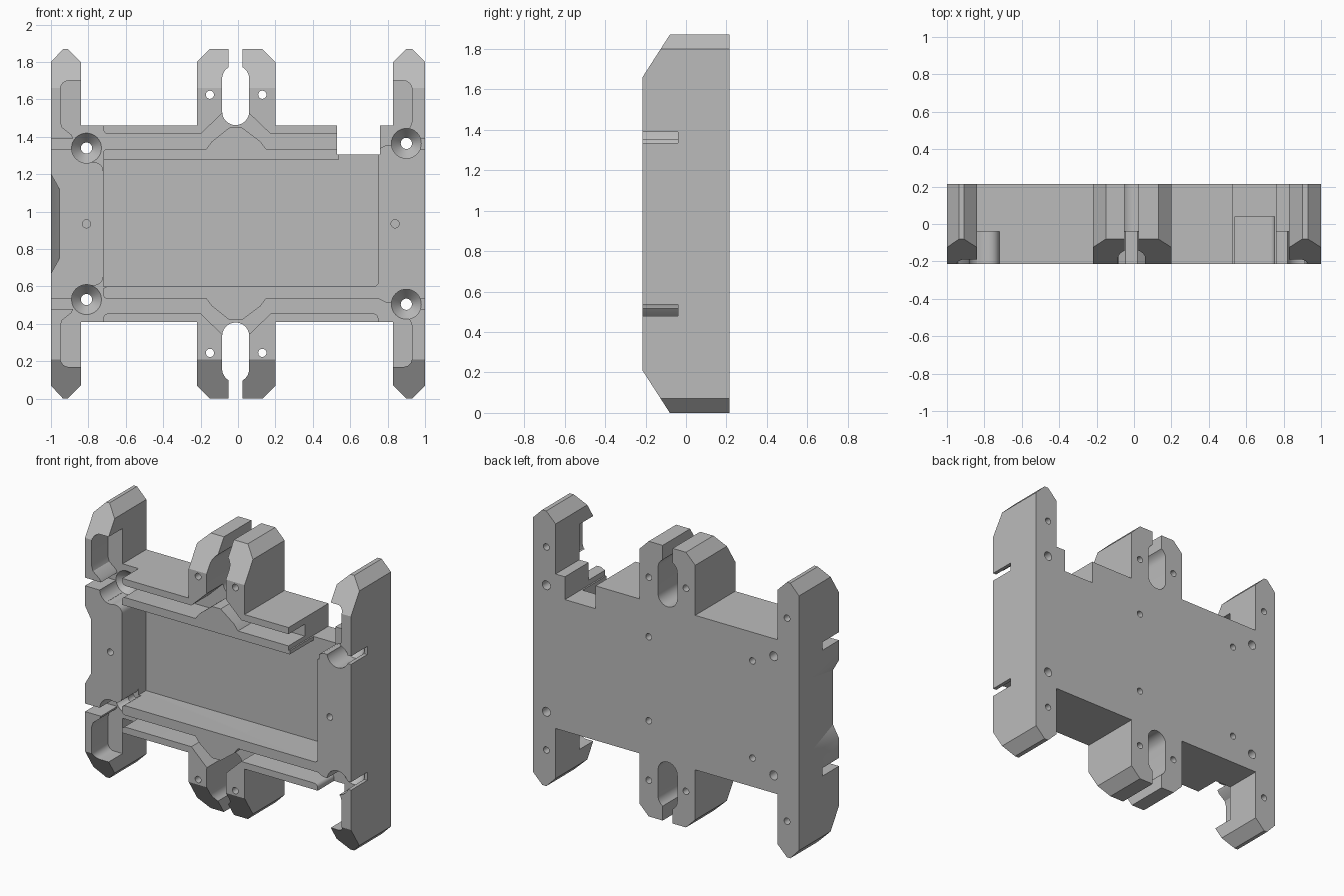
import bpy, bmesh, math
from mathutils import Vector

MID = 0.935                      # height of the symmetry line
FRONT, BACK = -0.215, 0.215
FLOOR = -0.04                    # floor of channels and side pockets
DEEP = 0.04                      # floor of the main pocket

if bpy.data.objects.get("Cube"):
    bpy.data.objects.remove(bpy.data.objects["Cube"], do_unlink=True)

grey = bpy.data.materials.new("mid grey")
grey.use_nodes = True
grey.diffuse_color = (0.5, 0.5, 0.5, 1)
grey.node_tree.nodes["Principled BSDF"].inputs["Base Color"].default_value = (0.5, 0.5, 0.5, 1)


def flip(points):
    return [(x, 2 * MID - z) for x, z in points]


def finish(name, bm):
    bmesh.ops.recalc_face_normals(bm, faces=bm.faces)
    mesh = bpy.data.meshes.new(name)
    bm.to_mesh(mesh)
    bm.free()
    ob = bpy.data.objects.new(name, mesh)
    bpy.context.collection.objects.link(ob)
    mesh.materials.append(grey)
    return ob


def prism(name, points, start, end, axis="y"):
    """Extrude an outline along y (points are x, z) or along x (points are y, z)."""
    bm = bmesh.new()
    place = (lambda a, b: (a, start, b)) if axis == "y" else (lambda a, b: (start, a, b))
    face = bm.faces.new([bm.verts.new(place(a, b)) for a, b in points])
    new = bmesh.ops.extrude_face_region(bm, geom=[face])["geom"]
    move = Vector((0, end - start, 0)) if axis == "y" else Vector((end - start, 0, 0))
    bmesh.ops.translate(bm, vec=move, verts=[v for v in new if isinstance(v, bmesh.types.BMVert)])
    return finish(name, bm)


def turned(name, x, z, profile, sides=32):
    """Stack of rings (y, radius) round an axis along y."""
    bm = bmesh.new()
    rings = []
    for y, r in profile:
        rings.append([bm.verts.new((x + r * math.cos(math.tau * i / sides), y,
                                    z + r * math.sin(math.tau * i / sides))) for i in range(sides)])
    for a, b in zip(rings, rings[1:]):
        for i in range(sides):
            j = (i + 1) % sides
            bm.faces.new((a[i], a[j], b[j], b[i]))
    bm.faces.new(rings[0])
    bm.faces.new(rings[-1])
    return finish(name, bm)


def arc(cx, cz, r, start, end, steps=12):
    return [(cx + r * math.cos(math.radians(start + (end - start) * i / steps)),
             cz + r * math.sin(math.radians(start + (end - start) * i / steps)))
            for i in range(steps + 1)]


# Body outline: two side walls, a centre post and the plate with a notch
upper = [(-1, 1.8), (-0.935, 1.87), (-0.91, 1.87), (-0.84, 1.8), (-0.84, 1.46), (-0.22, 1.46),
         (-0.22, 1.8), (-0.15, 1.87), (0.13, 1.87), (0.2, 1.8), (0.2, 1.46)]
right_end = [(0.83, 1.46), (0.83, 1.8), (0.9, 1.87), (0.93, 1.87), (1, 1.8)]
notch = [(0.53, 1.46), (0.53, 1.305), (0.76, 1.305), (0.76, 1.46)]
body = prism("clip_plate", upper + notch + right_end + flip(upper + right_end)[::-1], FRONT, BACK)


def cut(tool):
    mod = body.modifiers.new("cut", "BOOLEAN")
    mod.operation, mod.solver, mod.object = "DIFFERENCE", "EXACT", tool
    bpy.context.view_layer.objects.active = body
    bpy.ops.object.modifier_apply(modifier=mod.name)
    bpy.data.objects.remove(tool, do_unlink=True)


# Sloped front tips
tip = [(-0.28, 1.559), (-0.015, 1.971), (-0.28, 1.971)]
cut(prism("upper_slope", tip, -1.2, 1.2, "x"))
cut(prism("lower_slope", flip(tip), -1.2, 1.2, "x"))

# Slot through each centre post, narrowing to a neck
sx, sr, neck = -0.0125, 0.0725, 0.0375
a = math.degrees(math.acos(neck / sr))
slot = arc(sx, 1.535, sr, 180, 360) + arc(sx, 1.71, sr, 0, a, 6)
slot += [(sx + neck, 2.0), (sx - neck, 2.0)] + arc(sx, 1.71, sr, 180 - a, 180, 6)
cut(prism("upper_slot", slot, -0.5, 0.5))
cut(prism("lower_slot", flip(slot), -0.5, 0.5))

# Main pocket, reaching into the notch
cut(prism("main_pocket", [(-0.72, 0.6), *arc(0.725, 0.625, 0.025, -90, 0, 6), (0.75, 1.32),
                          (0.54, 1.32), (0.54, 1.28), (-0.72, 1.28)], -0.5, DEEP))

# Channel joined with the side wall pockets and the side grooves
channel = [(-0.95, 1.48), *arc(-0.905, 1.655, 0.045, 180, 90, 6), (-0.82, 1.7), (-0.82, 1.5),
           (-0.72, 1.5), *arc(-0.695, 1.44, 0.025, 180, 270, 5),
           (-0.2, 1.415), (-0.075, 1.535), (0.05, 1.535), (0.175, 1.415),
           *arc(0.725, 1.44, 0.025, 270, 360, 5), (0.75, 1.5), (0.81, 1.5), (0.81, 1.7),
           *arc(0.885, 1.655, 0.045, 90, 0, 6), (0.93, 1.48), (0.92, 1.45), (0.88, 1.42),
           (0.88, 1.39), (1.1, 1.39), (1.1, 1.335), (0.87, 1.335), (0.85, 1.355), (0.79, 1.355),
           (0.75, 1.335), (0.15, 1.335), (0.12, 1.375), (0.02, 1.45), (-0.045, 1.45),
           (-0.14, 1.375), (-0.17, 1.335), *arc(-0.7, 1.315, 0.02, 90, 180, 5), (-0.72, 1.28),
           (-0.7, 1.27), (-0.7, 1.21), (-0.72, 1.21), *arc(-0.77, 1.215, 0.05, 0, 90, 6),
           (-0.84, 1.265), (-0.86, 1.335), (-1.1, 1.335), (-1.1, 1.39),
           (-0.88, 1.39), (-0.89, 1.41), (-0.94, 1.45)]
cut(prism("upper_channel", channel, -0.5, FLOOR))
cut(prism("lower_channel", flip(channel), -0.5, FLOOR))

# Shallow wedge in the outer face of one side wall
bm = bmesh.new()
k = 0.045
for x, y, half in [(-1, 0.14, 0.265), (-1, FRONT, 0.265), (-1 + k, FRONT, 0.185),
                   (-1 - k, 0.14, 0.265), (-1 - k, -0.3, 0.345), (-1 + k * 1.24, -0.3, 0.166),
                   (-1, -0.3, 0.265)]:
    for s in (-1, 1):
        bm.verts.new((x, y, MID + s * half))
hull = bmesh.ops.convex_hull(bm, input=bm.verts)
bmesh.ops.delete(bm, geom=list({v for v in hull["geom_interior"] + hull["geom_unused"]
                                if isinstance(v, bmesh.types.BMVert)}), context="VERTS")
cut(finish("wall_wedge", bm))

# Countersunk screw holes
for x, z in [(-0.81, 1.34), (0.9, 1.365)]:
    for h in (z, 2 * MID - z):
        cut(turned("screw_hole", x, h, [(-0.5, 0.08), (FLOOR + 0.001, 0.08), (0.02, 0.03), (0.5, 0.03)]))

# Small pin holes: x, height, start and end depth, mirrored top to bottom
for x, z, y0, y1 in [(-0.15, 1.625, -0.5, 0.5), (0.13, 1.625, -0.5, 0.5), (0.9, 1.625, 0.09, 0.5),
                     (-0.91, 1.625, 0.09, 0.5), (0.13, 1.22, 0.11, 0.5), (-0.65, 1.265, 0.11, 0.5)]:
    for h in (z, 2 * MID - z):
        cut(turned("pin_hole", x, h, [(y0, 0.022), (y1, 0.022)], 20))
for x in (-0.81, 0.84):
    cut(turned("pin_hole", x, MID, [(-0.5, 0.022), (-0.1, 0.022)], 20))

bpy.ops.object.select_all(action="DESELECT")
body.select_set(True)
bpy.context.view_layer.objects.active = body
bpy.ops.object.shade_smooth_by_angle(angle=math.radians(30))
